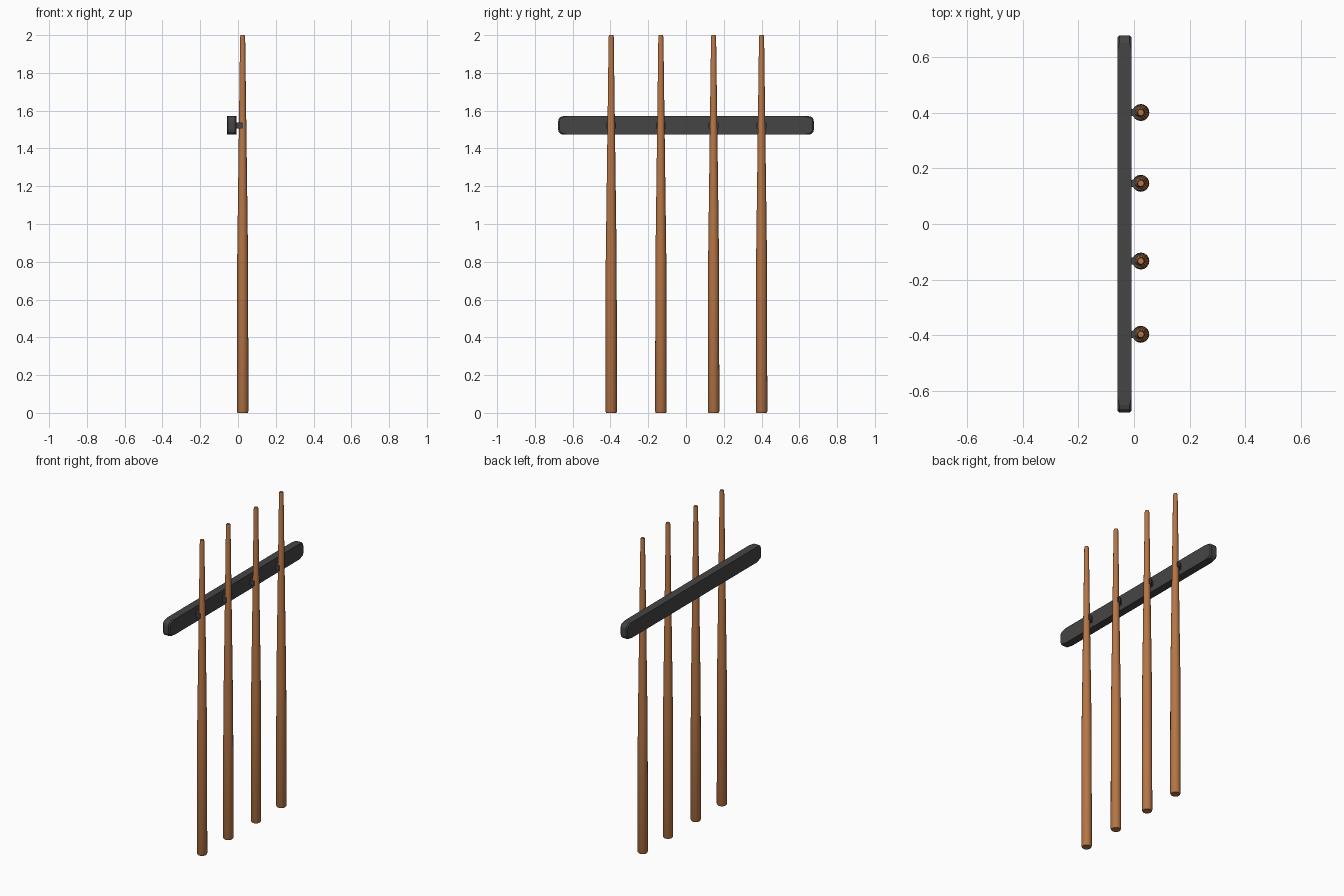
import bpy, bmesh, math
from mathutils import Vector

if "Cube" in bpy.data.objects:
    bpy.data.objects.remove(bpy.data.objects["Cube"])


def material(name, colour):
    mat = bpy.data.materials.new(name)
    mat.use_nodes = True
    mat.diffuse_color = colour
    bsdf = next(n for n in mat.node_tree.nodes if n.type == 'BSDF_PRINCIPLED')
    bsdf.inputs["Base Color"].default_value = colour
    return mat


WOOD = material("warm wood", (0.47, 0.18, 0.06, 1))
BLACK = material("charcoal", (0.06, 0.06, 0.06, 1))


def finish(bm, name, mat, location, smooth=False):
    bmesh.ops.recalc_face_normals(bm, faces=bm.faces)
    mesh = bpy.data.meshes.new(name)
    bm.to_mesh(mesh)
    bm.free()
    mesh.materials.append(mat)
    obj = bpy.data.objects.new(name, mesh)
    obj.location = location
    bpy.context.collection.objects.link(obj)
    if smooth:
        bpy.ops.object.select_all(action='DESELECT')
        obj.select_set(True)
        bpy.context.view_layer.objects.active = obj
        bpy.ops.object.shade_smooth_by_angle(angle=math.radians(35))
    return obj


def along(edge, axis):
    """True when an edge runs parallel to the given axis."""
    d = (edge.verts[1].co - edge.verts[0].co).normalized()
    return abs(d[axis]) > 0.99


# Wall rail with rounded ends
def make_rail():
    bm = bmesh.new()
    bmesh.ops.create_cube(bm, size=1)
    bmesh.ops.scale(bm, vec=Vector((0.05, 1.354, 0.098)), verts=bm.verts)
    bmesh.ops.bevel(bm, geom=[e for e in bm.edges if along(e, 0)],
                    offset=0.027, segments=3, profile=0.5, affect='EDGES')
    rim = [e for e in bm.edges if not along(e, 0) and not along(e, 1)]
    bmesh.ops.bevel(bm, geom=rim, offset=0.007, segments=1, affect='EDGES')
    finish(bm, "wall_rail", BLACK, (-0.034, 0, 1.522))


# Tapered stick turned from a short profile
def make_stick(name, y, sides=16):
    bm = bmesh.new()
    profile = [(0.027, 0), (0.0305, 0.008), (0.029, 0.8), (0.0135, 1.99), (0.011, 2)]
    rings = [[bm.verts.new((r * math.cos(2 * math.pi * i / sides),
                            r * math.sin(2 * math.pi * i / sides), z))
              for i in range(sides)] for r, z in profile]
    for low, high in zip(rings, rings[1:]):
        for i in range(sides):
            j = (i + 1) % sides
            bm.faces.new((low[i], low[j], high[j], high[i]))
    bm.faces.new(rings[0])
    bm.faces.new(rings[-1])
    finish(bm, name, WOOD, (0.0245, y, 0), smooth=True)


# Forked clip that reaches from the rail around the stick
def make_clip(name, y):
    outer = [(-0.012, 0.012), (-0.004, 0.013), (0.006, 0.022), (0.016, 0.026), (0.027, 0.026)]
    inner = [(0.027, 0.019), (0.016, 0.017), (0.006, 0.008)]
    half = outer + inner
    outline = half + [(x, -w) for x, w in reversed(half)]
    bm = bmesh.new()
    face = bm.faces.new([bm.verts.new((x, w, -0.016)) for x, w in outline])
    out = bmesh.ops.extrude_face_region(bm, geom=[face])
    top = [v for v in out["geom"] if isinstance(v, bmesh.types.BMVert)]
    bmesh.ops.translate(bm, verts=top, vec=(0, 0, 0.032))
    finish(bm, name, BLACK, (0, y, 1.522))


make_rail()
for number, y in enumerate((-0.396, -0.133, 0.146, 0.4), 1):
    make_stick(f"stick_{number}", y)
    make_clip(f"clip_{number}", y)
